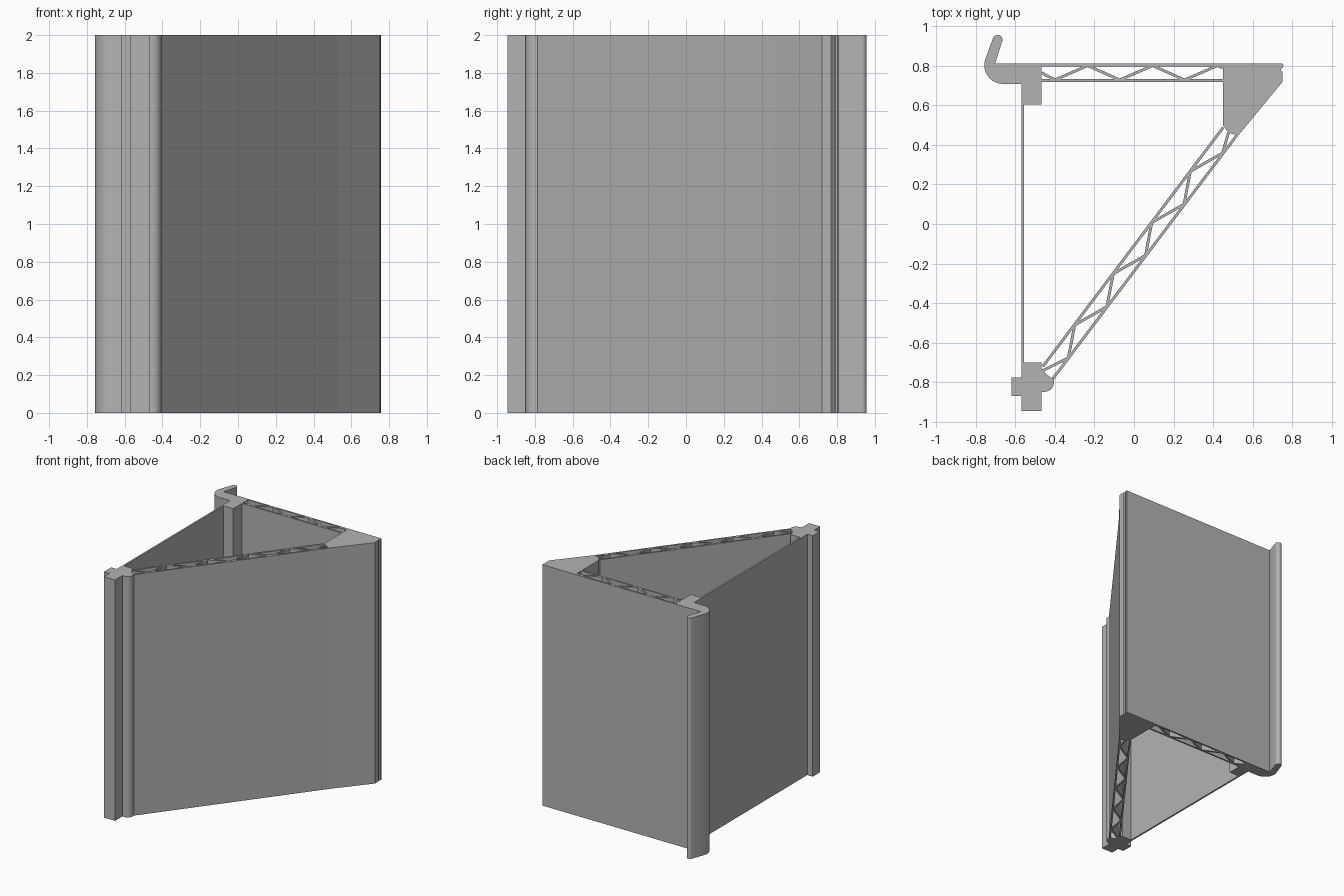
import bpy, bmesh
from math import radians, cos, sin
from mathutils import Vector

HEIGHT = 2.0
WALL = 0.014

cube = bpy.data.objects.get("Cube")
if cube:
    bpy.data.objects.remove(cube, do_unlink=True)

grey = bpy.data.materials.new("plain grey")
grey.use_nodes = True
colour = (0.45, 0.45, 0.45, 1)
grey.diffuse_color = colour
grey.node_tree.nodes["Principled BSDF"].inputs["Base Color"].default_value = colour


def arc(cx, cy, r, start, end, steps=10):
    """Points along a circular arc, angles in degrees."""
    angles = [radians(start + (end - start) * i / steps) for i in range(steps + 1)]
    return [(cx + r * cos(a), cy + r * sin(a)) for a in angles]


def extrusion(name, outlines):
    """Extrude one or more plan outlines to the full height."""
    bm = bmesh.new()
    for outline in outlines:
        face = bm.faces.new([bm.verts.new((x, y, 0)) for x, y in outline])
        grown = bmesh.ops.extrude_face_region(bm, geom=[face], use_keep_orig=True)
        top = [g for g in grown["geom"] if isinstance(g, bmesh.types.BMVert)]
        bmesh.ops.translate(bm, verts=top, vec=(0, 0, HEIGHT))
    bmesh.ops.recalc_face_normals(bm, faces=bm.faces)
    mesh = bpy.data.meshes.new(name)
    bm.to_mesh(mesh)
    bm.free()
    mesh.materials.append(grey)
    obj = bpy.data.objects.new(name, mesh)
    bpy.context.collection.objects.link(obj)
    bpy.ops.object.select_all(action="DESELECT")
    obj.select_set(True)
    bpy.context.view_layer.objects.active = obj
    bpy.ops.object.shade_smooth_by_angle(angle=radians(30))
    return obj


def bar(a, b, width=WALL):
    """Rectangle outline centred on the line from a to b."""
    a, b = Vector(a), Vector(b)
    d = (b - a).normalized()
    n = Vector((-d.y, d.x)) * width / 2
    return [tuple(p) for p in (a + n, a - n, b - n, b + n)]


def web(nodes):
    """Zigzag struts through the nodes."""
    return [bar(a, b) for a, b in zip(nodes, nodes[1:])]


# Corner post with the curled hook
extrusion("hook_post",
          [arc(-0.69, 0.932, 0.025, -17, 163, 8)
           + arc(-0.663, 0.803, 0.094, 163, 270, 14)
           + [(-0.57, 0.709), (-0.57, 0.605), (-0.468, 0.605),
              (-0.468, 0.811), (-0.703, 0.811)]])

# Wedge block with a small groove in its outer edge
extrusion("wedge_block",
          [[(0.449, 0.811), (0.752, 0.811), (0.756, 0.803), (0.754, 0.792),
            (0.744, 0.785), (0.744, 0.778), (0.752, 0.768), (0.752, 0.72),
            (0.532, 0.453), (0.512, 0.452), (0.478, 0.462), (0.449, 0.5)]])

# Cross-shaped post with a rounded shoulder
extrusion("cross_post",
          [[(-0.57, -0.70), (-0.468, -0.70), (-0.468, -0.73), (-0.44, -0.763),
            (-0.405, -0.787)]
           + arc(-0.453, -0.801, 0.048, 0, -90)
           + [(-0.468, -0.849), (-0.468, -0.945), (-0.57, -0.945),
              (-0.57, -0.87), (-0.62, -0.87), (-0.62, -0.777), (-0.57, -0.777)]])

# Thin side panel
extrusion("side_panel", [[(-0.57, -0.70), (-0.556, -0.70),
                          (-0.556, 0.605), (-0.57, 0.605)]])

# Straight truss wall: two skins and a web
extrusion("back_skins", [bar((-0.468, y), (0.449, y)) for y in (0.804, 0.726)])
back_nodes = [(-0.468, 0.765)]
for i in range(3):
    back_nodes += [(-0.40 + 0.328 * i, 0.729), (-0.234 + 0.328 * i, 0.801)]
extrusion("back_web", web(back_nodes + [(0.449, 0.79)]))

# Slanted truss wall: two skins and a web
extrusion("slanted_skins", [bar((0.451, 0.488), (-0.461, -0.721)),
                            bar((0.527, 0.458), (-0.41, -0.782))])
slant_nodes = [(0.478, 0.462)]
for i in range(5):
    slant_nodes.append((0.448 - 0.195 * i, 0.359 - 0.259 * i))
    if i < 4:
        slant_nodes.append((0.285 - 0.195 * i, 0.266 - 0.259 * i))
extrusion("slanted_web", web(slant_nodes + [(-0.462, -0.742)]))
